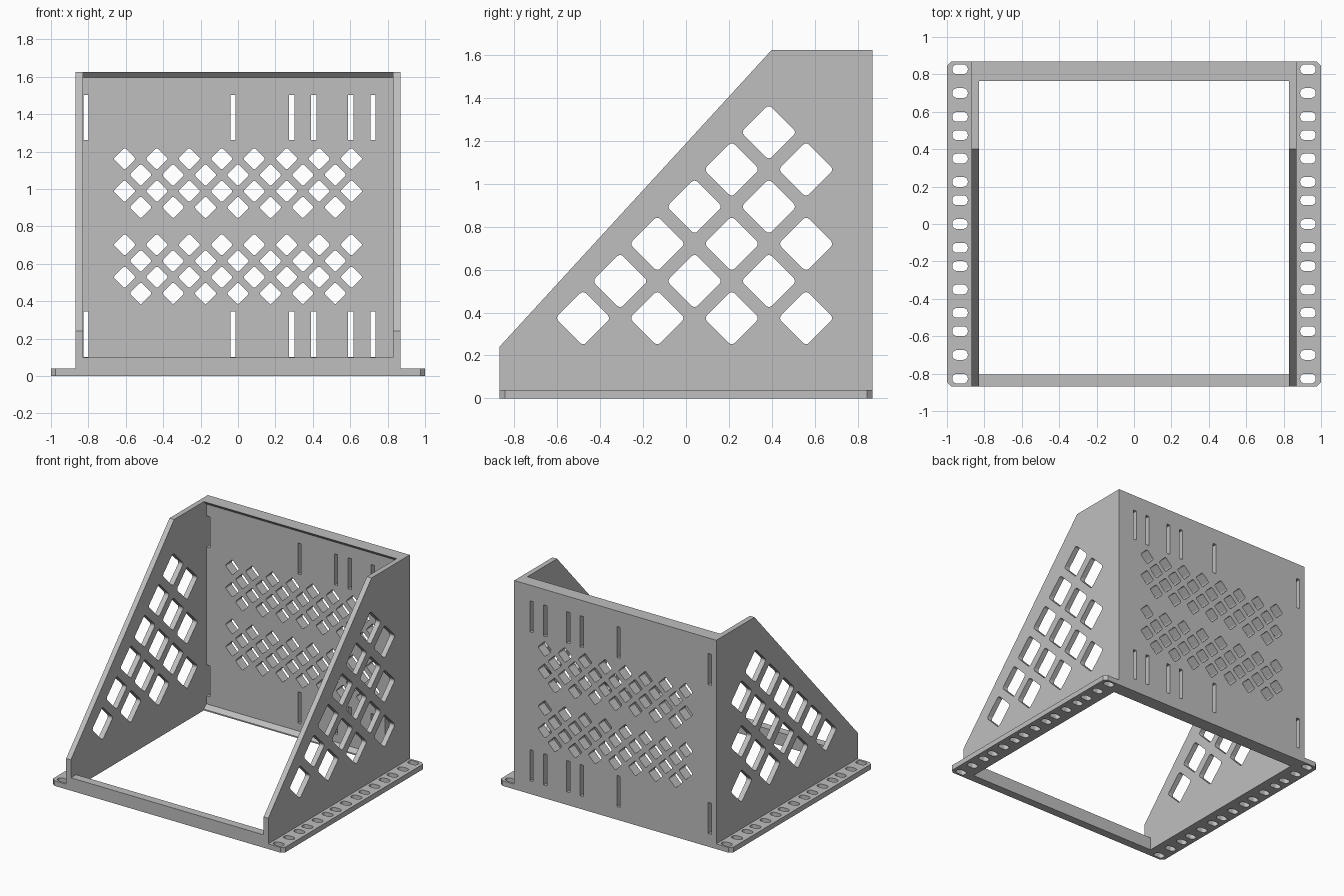
import bpy
import bmesh
from math import pi, cos, sin, radians
from mathutils import Matrix, Vector

cube = bpy.data.objects.get("Cube")
if cube:
    bpy.data.objects.remove(cube, do_unlink=True)

GREY = (0.52, 0.52, 0.52, 1)
mat = bpy.data.materials.new("plain grey")
mat.use_nodes = True
mat.diffuse_color = GREY
bsdf = next(n for n in mat.node_tree.nodes if n.type == 'BSDF_PRINCIPLED')
bsdf.inputs["Base Color"].default_value = GREY

# Drawing planes: columns are the outline's two axes and the thickness axis
PLANES = {
    "XY": ((1, 0, 0), (0, 1, 0), (0, 0, 1)),
    "XZ": ((1, 0, 0), (0, 0, 1), (0, -1, 0)),
    "YZ": ((0, 1, 0), (0, 0, 1), (1, 0, 0)),
}


def rounded(cx, cy, w, h, r, turn=0, steps=4):
    """Rounded rectangle outline, optionally turned."""
    pts = []
    for k, (sx, sy) in enumerate(((1, 1), (-1, 1), (-1, -1), (1, -1))):
        for i in range(steps + 1):
            a = (k + i / steps) * pi / 2
            p = Vector((sx * (w / 2 - r) + r * cos(a), sy * (h / 2 - r) + r * sin(a)))
            p.rotate(Matrix.Rotation(radians(turn), 2))
            pts.append((cx + p.x, cy + p.y))
    return pts


def box(x0, x1, y0, y1):
    return [(x0, y0), (x1, y0), (x1, y1), (x0, y1)]


def plate(name, outline, plane, lo, hi, holes=()):
    """Flat outline with holes, given thickness between lo and hi."""
    curve = bpy.data.curves.new(name, 'CURVE')
    curve.dimensions = '2D'
    curve.fill_mode = 'BOTH'
    curve.extrude = (hi - lo) / 2
    for loop in [outline, *holes]:
        spline = curve.splines.new('POLY')
        spline.points.add(len(loop) - 1)
        for point, (u, v) in zip(spline.points, loop):
            point.co = (u, v, 0, 1)
        spline.use_cyclic_u = True
    temp = bpy.data.objects.new(name + " outline", curve)
    bpy.context.collection.objects.link(temp)
    graph = bpy.context.evaluated_depsgraph_get()
    mesh = bpy.data.meshes.new_from_object(temp.evaluated_get(graph))
    bpy.data.objects.remove(temp, do_unlink=True)
    bpy.data.curves.remove(curve)

    # Stand the plate up in its plane and weld it
    axes = Matrix(PLANES[plane]).transposed()
    offset = axes.col[2] * ((lo + hi) / 2)
    mesh.transform(Matrix.Translation(offset) @ axes.to_4x4())
    bm = bmesh.new()
    bm.from_mesh(mesh)
    bmesh.ops.remove_doubles(bm, verts=bm.verts, dist=0.0002)
    bmesh.ops.recalc_face_normals(bm, faces=bm.faces)
    for f in bm.faces:
        f.smooth = False
        f.material_index = 0
    bm.to_mesh(mesh)
    bm.free()
    mesh.name = name
    mesh.materials.clear()
    mesh.materials.append(mat)
    obj = bpy.data.objects.new(name, mesh)
    bpy.context.collection.objects.link(obj)
    return obj


W, IN, D, TOP = 0.87, 0.83, 0.87, 1.625   # outer and inner half width, half depth, height
FACE, LIP = 0.795, 0.765                  # back panel front face and its lips

# Side walls with a triangular field of diamond cut-outs
side = [(-D, 0), (D, 0), (D, TOP), (0.4, TOP), (-D, 0.24)]
P = 0.1733
side_holes = []
for row in range(6):
    for y_step in range(row, 7, 2):
        side_holes.append(rounded(-0.48 + P * y_step, 0.374 + P * row, 0.183, 0.183, 0.02, 45))
plate("left_wall", side, "YZ", IN, W, side_holes)
plate("right_wall", side, "YZ", -W, -IN, side_holes)

# Back panel with two diamond bands and two rows of strap slots
Q = P / 2
panel_holes = []
for base in (0.442, 0.902):
    for row in range(4):
        count = 7 + row % 2
        for i in range(count):
            x = (i - (count - 1) / 2) * P
            panel_holes.append(rounded(x, base + Q * row, 0.085, 0.085, 0.01, 45))
for x in (-0.813, -0.027, 0.288, 0.405, 0.603, 0.722):
    for z in (0.223, 1.382):
        panel_holes.append(box(x - 0.014, x + 0.014, z - 0.121, z + 0.121))
plate("back_panel", box(-IN, IN, 0, TOP), "XZ", -D, -FACE, panel_holes)

# Bevelled lips along the panel's top and bottom
plate("top_lip", [(LIP, TOP), (FACE, TOP), (FACE, TOP - 0.03)], "YZ", -IN, IN)
plate("bottom_lip", [(LIP, 0), (FACE, 0), (FACE, 0.04), (LIP, 0.01)], "YZ", -IN, IN)

# Front cross bar
plate("front_bar", box(-D, -0.805, 0, 0.1), "YZ", -IN, IN)

# Mounting flanges with oblong bolt holes, clipped at the outer corners
half = (0.127, 0.225, 0.35, 0.475, 0.573, 0.7, 0.827)
stations = [0, *half, *(-y for y in half)]
C = 0.025
for name, s in (("left_flange", 1), ("right_flange", -1)):
    outline = [(s * W, -D), (s * (1 - C), -D), (s, C - D),
               (s, D - C), (s * (1 - C), D), (s * W, D)]
    slots = [rounded(s * 0.93, y, 0.083, 0.052, 0.024) for y in stations]
    plate(name, outline, "XY", 0, 0.04, slots)
